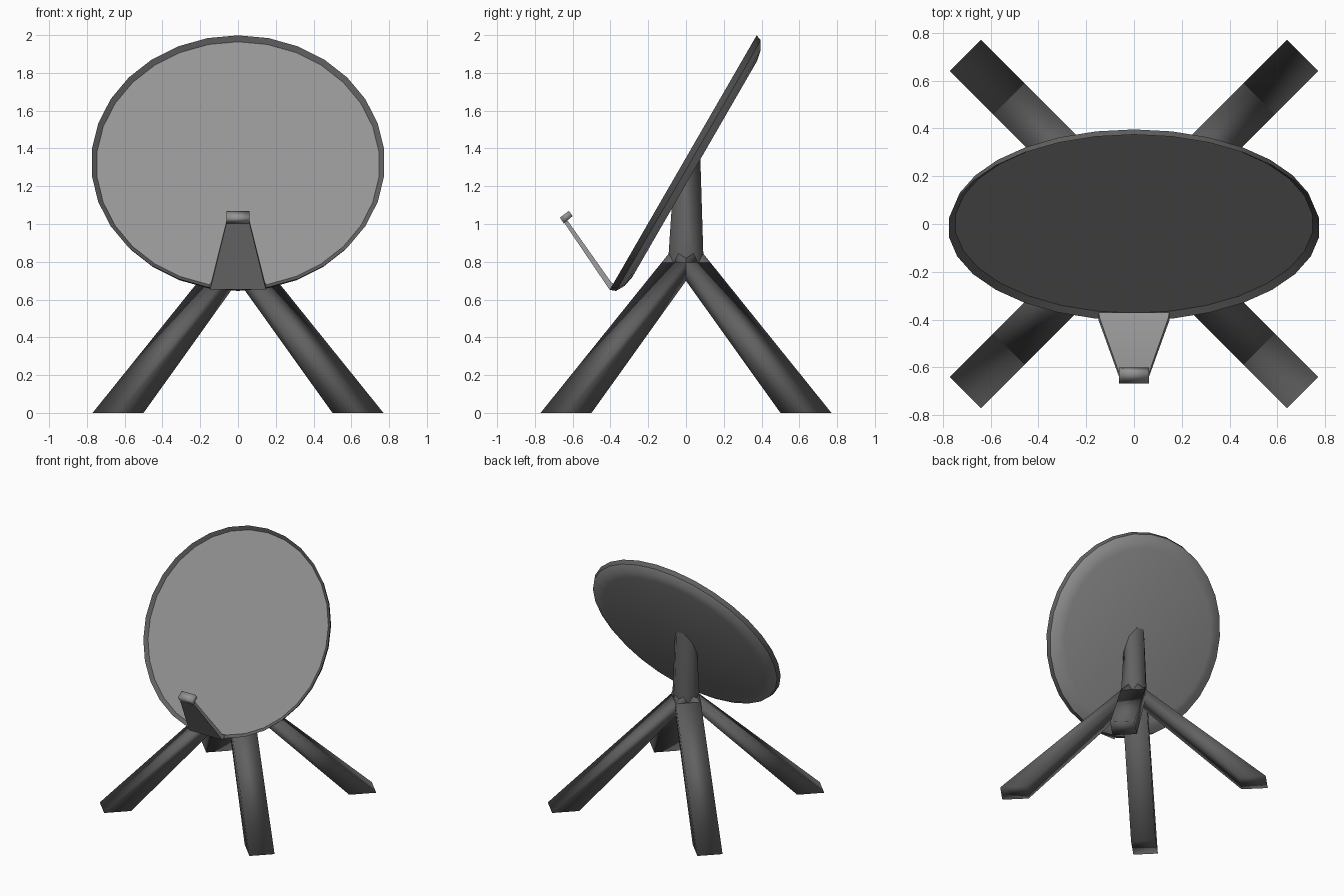
import bpy, bmesh, math
from mathutils import Vector, Matrix

if "Cube" in bpy.data.objects:
    bpy.data.objects.remove(bpy.data.objects["Cube"])


def paint(name, v):
    m = bpy.data.materials.new(name)
    m.diffuse_color = (v, v, v, 1)
    m.use_nodes = True
    m.node_tree.nodes["Principled BSDF"].inputs["Base Color"].default_value = m.diffuse_color
    return m


dish_grey = paint("dish_grey", 0.3)
dark_grey = paint("dark_grey", 0.12)


def loft(name, rings, mat, smooth=40):
    """Closed solid skinned through rings that have equal point counts."""
    bm = bmesh.new()
    vr = [[bm.verts.new(p) for p in r] for r in rings]
    n = len(vr[0])
    for a, b in zip(vr, vr[1:]):
        for i in range(n):
            j = (i + 1) % n
            bm.faces.new((a[i], a[j], b[j], b[i]))
    bm.faces.new(vr[0][::-1])
    bm.faces.new(vr[-1])
    bmesh.ops.recalc_face_normals(bm, faces=bm.faces)
    me = bpy.data.meshes.new(name)
    bm.to_mesh(me)
    bm.free()
    me.materials.append(mat)
    ob = bpy.data.objects.new(name, me)
    bpy.context.collection.objects.link(ob)
    bpy.context.view_layer.objects.active = ob
    ob.select_set(True)
    bpy.ops.object.shade_smooth_by_angle(angle=math.radians(smooth))
    ob.select_set(False)
    return ob


def circle(r, z, n):
    return [Vector((r * math.sin(2 * math.pi * i / n),
                    r * math.cos(2 * math.pi * i / n), z)) for i in range(n)]


def bar(w, pair):
    """Four points: two (y, z) points mirrored at x = +-w."""
    (y0, z0), (y1, z1) = pair
    return [(-w, y0, z0), (w, y0, z0), (w, y1, z1), (-w, y1, z1)]


# Dish: shallow recessed face, thin lip, bevelled flat back, tilted 60 degrees
tilt = Matrix.Translation((0, -0.015, 1.325)) @ Matrix.Rotation(math.radians(60), 4, 'X')
profile = [(0.75, -0.02), (0.778, 0), (0.766, -0.032), (0.72, -0.058), (0.66, -0.07)]
dish = loft("dish", [[tilt @ p for p in circle(r, z, 30)] for r, z in profile], dish_grey, 32)

# Lip: the first two bands of the dish are darker
dish.data.materials.append(dark_grey)
for f in dish.data.polygons[:60]:
    f.material_index = 1

# Feed arm: tapered plate rising from the lower lip
loft("feed_arm", [bar(0.148, ((-0.405, 0.652), (-0.37, 0.68))),
                  bar(0.143, ((-0.417, 0.67), (-0.395, 0.69))),
                  bar(0.06, ((-0.647, 1.01), (-0.63, 1.022)))], dish_grey)

# Feed head: small block at the arm tip
loft("feed_head", [bar(0.062, ((-0.668, 1.034), (-0.62, 1.07))),
                   bar(0.062, ((-0.647, 1.003), (-0.60, 1.042)))], dish_grey, 180)

# Mast: tapered octagon, its top cut on the slope of the dish back
rot = Matrix.Rotation(math.radians(22.5), 4, 'Z')
low = [rot @ p for p in circle(0.099, 0.76, 8)]
mid = [rot @ p for p in circle(0.099, 0.85, 8)]
top = [rot @ p for p in circle(0.082, 0, 8)]
for p in top:
    p.z = 1.22 + p.y * math.tan(math.radians(60))
loft("mast", [low, mid, top], dark_grey, 50)

# Legs: four square beams splayed along the diagonals
h = 0.065 * math.sqrt(2)
k = math.sqrt(2)
for i, name in enumerate(("back_right", "back_left", "front_left", "front_right")):
    turn = Matrix.Rotation(math.radians(45 + 90 * i), 4, 'Z')
    rings = [((0.705, 0), (0.565, 0)), ((0.025, 0.845), (0.0, 0.79))]
    loft(name + "_leg", [[turn @ Vector(p) for p in
                          ((a * k, -h, za), (a * k, h, za), (b * k, h, zb), (b * k, -h, zb))]
                         for (a, za), (b, zb) in rings], dark_grey, 180)
